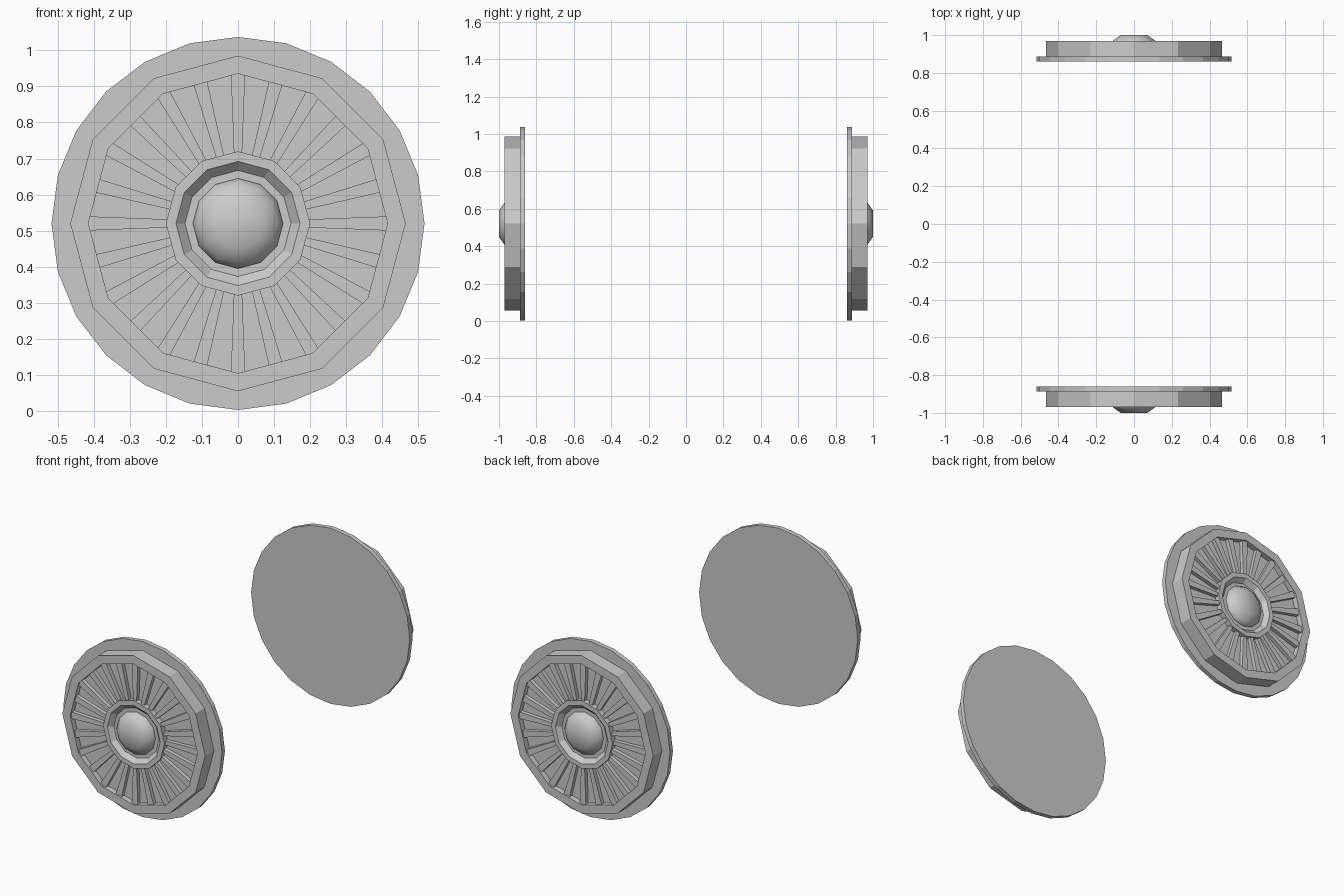
import bpy, bmesh, math

if "Cube" in bpy.data.objects:
    bpy.data.objects.remove(bpy.data.objects["Cube"])

CZ = 0.52  # axle height


def finish(name, bm, side, smooth=False):
    bmesh.ops.recalc_face_normals(bm, faces=bm.faces)
    me = bpy.data.meshes.new(name)
    bm.to_mesh(me)
    bm.free()
    if smooth:
        me.shade_smooth()
    ob = bpy.data.objects.new(name, me)
    ob.location.z = CZ
    if side > 0:
        ob.rotation_euler.z = math.pi
    bpy.context.collection.objects.link(ob)
    return ob


def lathe(name, profile, n, side, smooth=False):
    """Revolve (radius, y) points round the axle; both ends are capped."""
    bm = bmesh.new()
    rings = []
    for r, y in profile:
        rings.append([bm.verts.new((r * math.sin(math.tau * i / n), y,
                                    r * math.cos(math.tau * i / n))) for i in range(n)])
    for a, b in zip(rings, rings[1:]):
        for i in range(n):
            j = (i + 1) % n
            bm.faces.new((a[i], a[j], b[j], b[i]))
    bm.faces.new(rings[0])
    bm.faces.new(rings[-1])
    return finish(name, bm, side, smooth)


def ribs(name, count, side):
    """Tapered radial bars between hub and rim."""
    bm = bmesh.new()
    for k in range(count):
        a = math.tau * k / count
        s, c = math.sin(a), math.cos(a)
        v = []
        for y in (-0.935, -0.96):
            for r, w in ((0.185, 0.011), (0.425, 0.020)):
                for e in (-w, w):
                    v.append(bm.verts.new((r * s + e * c, y, r * c - e * s)))
        for f in ((0, 1, 3, 2), (4, 5, 7, 6), (0, 1, 5, 4),
                  (2, 3, 7, 6), (0, 2, 6, 4), (1, 3, 7, 5)):
            bm.faces.new([v[i] for i in f])
    return finish(name, bm, side)


for side, tag in ((-1, "front"), (1, "back")):
    # thin flange behind the wheel
    lathe(tag + "_flange", [(0.517, -0.86), (0.517, -0.887)], 24, side)
    # twelve-sided rim, recessed web and hub collar
    lathe(tag + "_wheel_body",
          [(0.465, -0.885), (0.465, -0.97), (0.415, -0.97), (0.415, -0.937),
           (0.20, -0.937), (0.20, -0.97), (0.172, -0.97), (0.147, -0.945)], 12, side)
    ribs(tag + "_spokes", 24, side)
    # rounded axle cap
    lathe(tag + "_axle_cap",
          [(0.125, -0.94), (0.125, -0.95), (0.11, -0.972), (0.07, -1.0)], 12, side, True)
